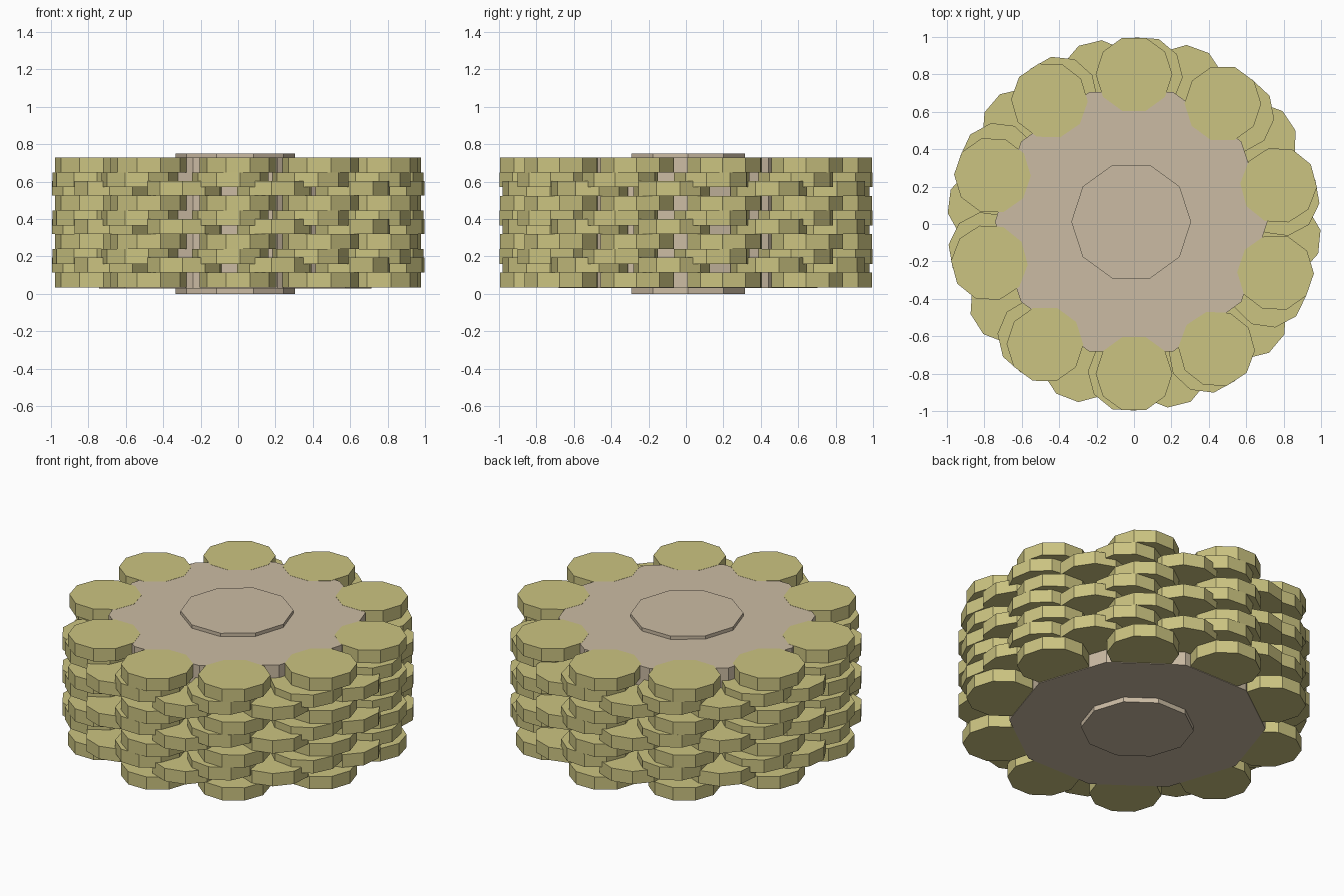
import bpy
import math

SIDES = 10
DISC_RADIUS = 0.205
DISC_HEIGHT = 0.08
RING_RADIUS = 0.80
PERIOD = 0.2055          # height from one main ring to the next
CENTRE = (-0.015, 0.012)

cube = bpy.data.objects.get("Cube")
if cube:
    bpy.data.objects.remove(cube, do_unlink=True)


def make_material(name, rgb):
    mat = bpy.data.materials.new(name)
    mat.use_nodes = True
    colour = (*rgb, 1.0)
    mat.diffuse_color = colour
    for node in mat.node_tree.nodes:
        if node.type == 'BSDF_PRINCIPLED':
            node.inputs["Base Color"].default_value = colour
            node.inputs["Roughness"].default_value = 0.8
    return mat


straw = make_material("straw_yellow", (0.60, 0.55, 0.22))
tan = make_material("pale_tan", (0.60, 0.50, 0.37))


def prism(name, x, y, bottom, top, radius, turn, mat):
    """Ten-sided flat-shaded drum; turn 0 puts a corner on +x."""
    bpy.ops.mesh.primitive_cylinder_add(
        vertices=SIDES, radius=radius, depth=top - bottom,
        location=(x, y, (top + bottom) / 2),
        rotation=(0, 0, turn + math.pi / 2))
    obj = bpy.context.object
    obj.name = name
    obj.data.materials.append(mat)
    return obj


def ring(name, angles, bottom):
    """Ring of drums, each with a flat side facing outward."""
    for degrees in angles:
        a = math.radians(degrees)
        prism(name, RING_RADIUS * math.cos(a), RING_RADIUS * math.sin(a),
              bottom, bottom + DISC_HEIGHT, DISC_RADIUS, a - math.pi / 2, straw)


# Central body and the thin raised hub through it
prism("core", *CENTRE, 0.03, 0.729, 0.728, 0, tan)
prism("hub", *CENTRE, 0.0, 0.75, 0.32, 0, tan)

# Slightly uneven placement of the discs in each kind of ring
main_angles = [90, 53.6, 15, -19, -56.5, -90, -126.5, 195, 161, 124.4]
low_angles = [103.6, 70, 33.6, -5.5, -40, -76, -111, 212.5, 173, 139.6]
high_angles = [86, 47, 10, -26, -61, -93, -131, 190, 155, 120]

# Four main rings, with a low and a high ring interleaved in every gap
for level in range(4):
    base = 0.0335 + level * PERIOD
    ring("main_disc", main_angles, base)
    if level < 3:
        ring("low_disc", low_angles, base + DISC_HEIGHT)
        ring("high_disc", high_angles, base + PERIOD - DISC_HEIGHT)
